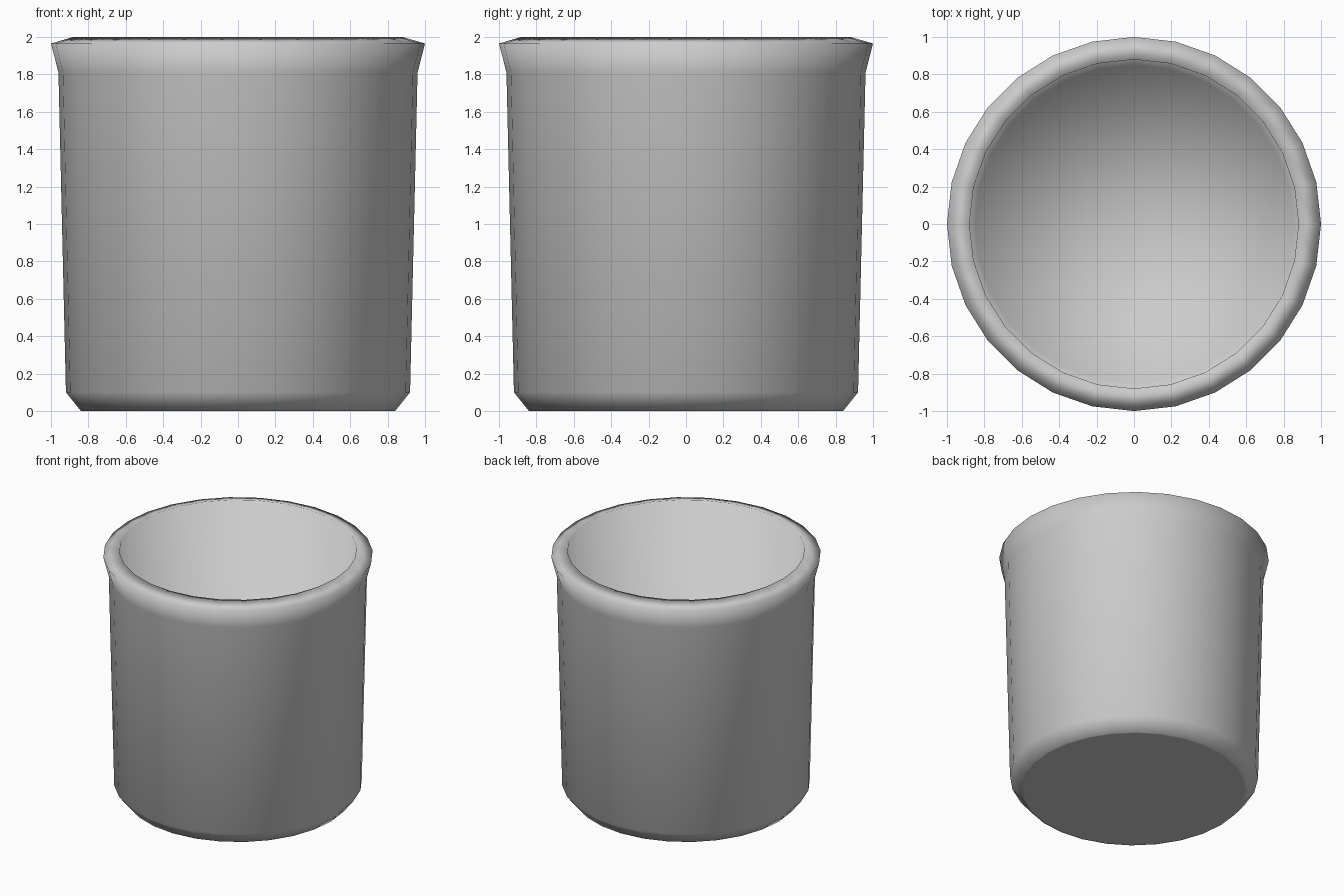
import bpy, bmesh, math

if "Cube" in bpy.data.objects:
    bpy.data.objects.remove(bpy.data.objects["Cube"])

SIDES = 28

# Cup profile (radius, height): base, bevelled foot, wall, flared lip, inner wall, floor
PROFILE = [(0.82, 0), (0.84, 0), (0.92, 0.10), (0.96, 1.81),
           (1.00, 1.965), (0.88, 2.00), (0.85, 0.10)]


def ring(bm, r, z):
    step = 2 * math.pi / SIDES
    return [bm.verts.new((r * math.cos(i * step), r * math.sin(i * step), z))
            for i in range(SIDES)]


bm = bmesh.new()
rings = [ring(bm, r, z) for r, z in PROFILE]

# Walls
for low, high in zip(rings, rings[1:]):
    for i in range(SIDES):
        j = (i + 1) % SIDES
        bm.faces.new((low[i], low[j], high[j], high[i]))

# Underside cap
bm.faces.new(rings[0][::-1])

# Inner floor as a fan, so the shading rounds into the wall
centre = bm.verts.new((0, 0, PROFILE[-1][1]))
for i in range(SIDES):
    bm.faces.new((rings[-1][i], rings[-1][(i + 1) % SIDES], centre))

for f in bm.faces:
    f.smooth = True

mesh = bpy.data.meshes.new("cup")
bm.to_mesh(mesh)
bm.free()
bpy.context.collection.objects.link(bpy.data.objects.new("cup", mesh))
